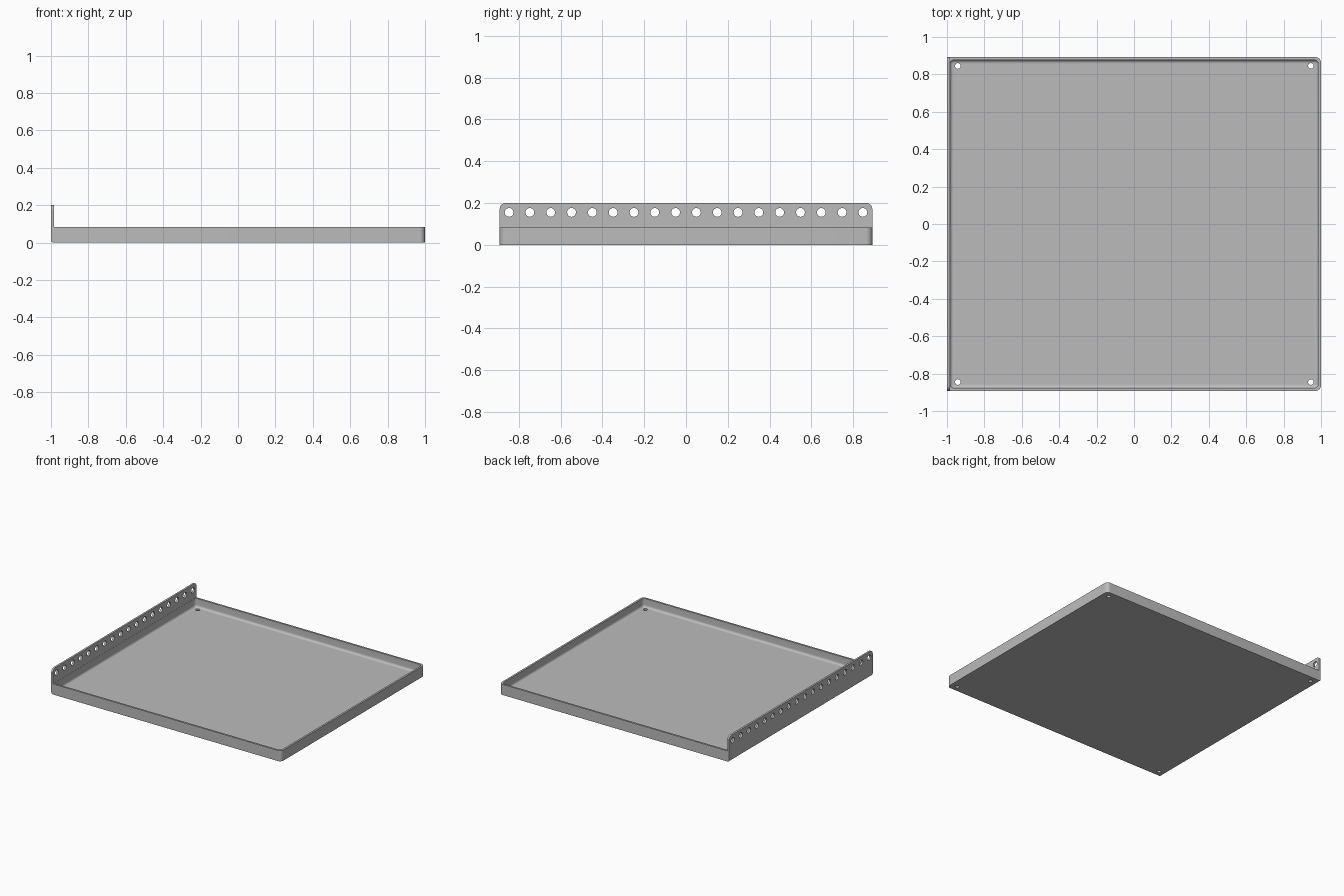
import bpy, bmesh, math

cube = bpy.data.objects.get("Cube")
if cube:
    bpy.data.objects.remove(cube, do_unlink=True)

HALF_Y, SHEET, RIM_Z, FLANGE_Z = 0.892, 0.015, 0.083, 0.2

steel = bpy.data.materials.new("grey sheet metal")
steel.use_nodes = True
GREY = (0.5, 0.5, 0.5, 1)
steel.diffuse_color = GREY
steel.node_tree.nodes["Principled BSDF"].inputs["Base Color"].default_value = GREY


def make_object(name, bm):
    bmesh.ops.recalc_face_normals(bm, faces=bm.faces)
    mesh = bpy.data.meshes.new(name)
    bm.to_mesh(mesh)
    bm.free()
    mesh.materials.append(steel)
    obj = bpy.data.objects.new(name, mesh)
    bpy.context.collection.objects.link(obj)
    return obj


def rounded_loop(x0, x1, half_y, left_r, right_r, steps=8):
    """Counter-clockwise rectangle outline with rounded corners."""
    points = []
    corners = [(x1, 1, 1, right_r), (x0, -1, 1, left_r),
               (x0, -1, -1, left_r), (x1, 1, -1, right_r)]
    for i, (x, sx, sy, r) in enumerate(corners):
        for k in range(steps + 1):
            a = math.pi / 2 * (i + k / steps)
            points.append((x - sx * r + r * math.cos(a),
                           sy * (half_y - r) + r * math.sin(a)))
    return points


def loft(bm, rings):
    """Skin a stack of (outline, z) rings and cap both ends."""
    loops = [[bm.verts.new((x, y, z)) for x, y in pts] for pts, z in rings]
    for a, b in zip(loops, loops[1:]):
        for i in range(len(a)):
            j = (i + 1) % len(a)
            bm.faces.new((a[i], a[j], b[j], b[i]))
    bm.faces.new(loops[0])
    bm.faces.new(loops[-1])


def box(x0, x1, y0, y1, z0, z1):
    bm = bmesh.new()
    bmesh.ops.create_cube(bm, size=1)
    for v in bm.verts:
        v.co = ((x0 + x1) / 2 + v.co.x * (x1 - x0),
                (y0 + y1) / 2 + v.co.y * (y1 - y0),
                (z0 + z1) / 2 + v.co.z * (z1 - z0))
    return bm


def bevel_where(bm, rule, radius):
    edges = [e for e in bm.edges if rule(e.verts[0].co, e.verts[1].co)]
    bmesh.ops.bevel(bm, geom=edges, offset=radius, segments=8,
                    profile=0.5, affect='EDGES')


def cylinder_cutter(bm, centre, radius, along_x):
    ring = []
    for side in (-0.05, 0.05):
        loop = []
        for k in range(24):
            a = math.tau * k / 24
            u, v = radius * math.cos(a), radius * math.sin(a)
            offset = (side, u, v) if along_x else (u, v, side)
            loop.append(bm.verts.new([c + o for c, o in zip(centre, offset)]))
        bm.faces.new(loop)
        ring.append(loop)
    for k in range(24):
        j = (k + 1) % 24
        bm.faces.new((ring[0][k], ring[0][j], ring[1][j], ring[1][k]))


def cut(obj, cutter):
    bpy.context.view_layer.objects.active = obj
    mod = obj.modifiers.new("cut", 'BOOLEAN')
    mod.operation = 'DIFFERENCE'
    mod.solver = 'EXACT'
    mod.object = cutter
    bpy.ops.object.modifier_apply(modifier=mod.name)
    bpy.data.objects.remove(cutter, do_unlink=True)


def smooth(obj):
    bpy.ops.object.select_all(action='DESELECT')
    obj.select_set(True)
    bpy.context.view_layer.objects.active = obj
    bpy.ops.object.shade_smooth_by_angle(angle=math.radians(30))


# Tray: outer skin up, over the rim, down inside and round the floor fillet
LEFT, RIGHT, FILLET, CORNER = -0.988, 1.0, 0.018, 0.03
outer = rounded_loop(LEFT, RIGHT, HALF_Y, 0.002, CORNER)
rings = [(outer, 0), (outer, RIM_Z)]
for k in range(-1, 7):
    a = math.pi / 2 * max(k, 0) / 6
    inset = FILLET * (1 - math.cos(a))
    z = RIM_Z if k < 0 else SHEET + FILLET * (1 - math.sin(a))
    rings.append((rounded_loop(-0.984 + inset, RIGHT - SHEET - inset,
                               HALF_Y - SHEET - inset,
                               0.021 - inset, 0.021 - inset), z))
bm = bmesh.new()
loft(bm, rings)
tray = make_object("tray", bm)

# Drain holes in the tray corners
bm = bmesh.new()
for x in (-0.942, 0.946):
    for y in (-0.845, 0.845):
        cylinder_cutter(bm, (x, y, 0), 0.015, False)
cut(tray, make_object("tray_hole_cutter", bm))
smooth(tray)

# Mounting flange: tall right wall, bent at the bottom, rounded at the top ends
bm = box(-1, -1 + SHEET, -HALF_Y, HALF_Y, 0, FLANGE_Z)
bevel_where(bm, lambda a, b: min(a.z, b.z) > 0.1 and abs(a.y - b.y) < 0.01
            and abs(a.x - b.x) > 0.01, 0.028)
bevel_where(bm, lambda a, b: max(a.z, b.z) < 0.001 and max(a.x, b.x) < -0.99,
            SHEET * 0.95)
flange = make_object("mounting_flange", bm)

# Row of mounting holes
bm = bmesh.new()
for i in range(18):
    cylinder_cutter(bm, (-0.99, -0.847 + i * 1.694 / 17, 0.155), 0.021, True)
cut(flange, make_object("flange_hole_cutter", bm))
smooth(flange)
